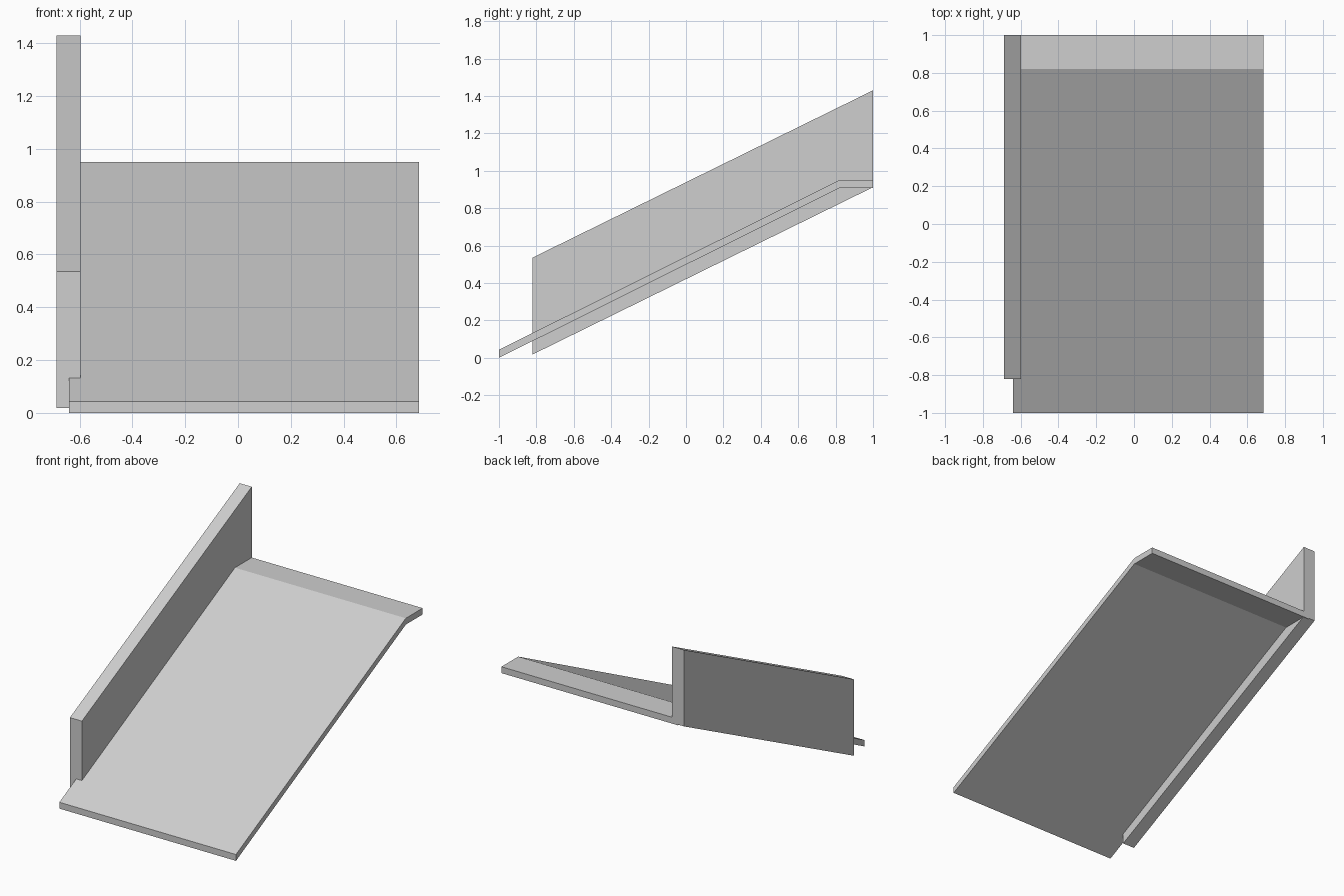
import bpy
import bmesh

# Remove the default cube
cube = bpy.data.objects.get("Cube")
if cube:
    bpy.data.objects.remove(cube, do_unlink=True)

# Single plain grey
grey = bpy.data.materials.new("light_grey")
grey.use_nodes = True
colour = (0.62, 0.62, 0.62, 1)
grey.diffuse_color = colour
for node in grey.node_tree.nodes:
    if node.type == 'BSDF_PRINCIPLED':
        node.inputs["Base Color"].default_value = colour


def extrude_profile(name, profile, x0, x1):
    """Extrude a (y, z) side profile across the width x0..x1."""
    bm = bmesh.new()
    face = bm.faces.new([bm.verts.new((x0, y, z)) for y, z in profile])
    result = bmesh.ops.extrude_face_region(bm, geom=[face])
    moved = [g for g in result["geom"] if isinstance(g, bmesh.types.BMVert)]
    bmesh.ops.translate(bm, verts=moved, vec=(x1 - x0, 0, 0))
    bmesh.ops.recalc_face_normals(bm, faces=bm.faces)
    mesh = bpy.data.meshes.new(name)
    bm.to_mesh(mesh)
    bm.free()
    mesh.materials.append(grey)
    obj = bpy.data.objects.new(name, mesh)
    bpy.context.collection.objects.link(obj)
    return obj


# Sloping slab with a short level landing at the top
thickness = 0.043
underside = [(-1, 0), (0.82, 0.907), (1, 0.907)]
topside = [(y, z + thickness) for y, z in reversed(underside)]
extrude_profile("ramp_slab", underside + topside, -0.64, 0.685)

# Slanted parapet wall along the right edge, overlapping the slab
extrude_profile("side_wall",
                [(-0.82, 0.018), (1, 0.912), (1, 1.43), (-0.82, 0.536)],
                -0.687, -0.597)
